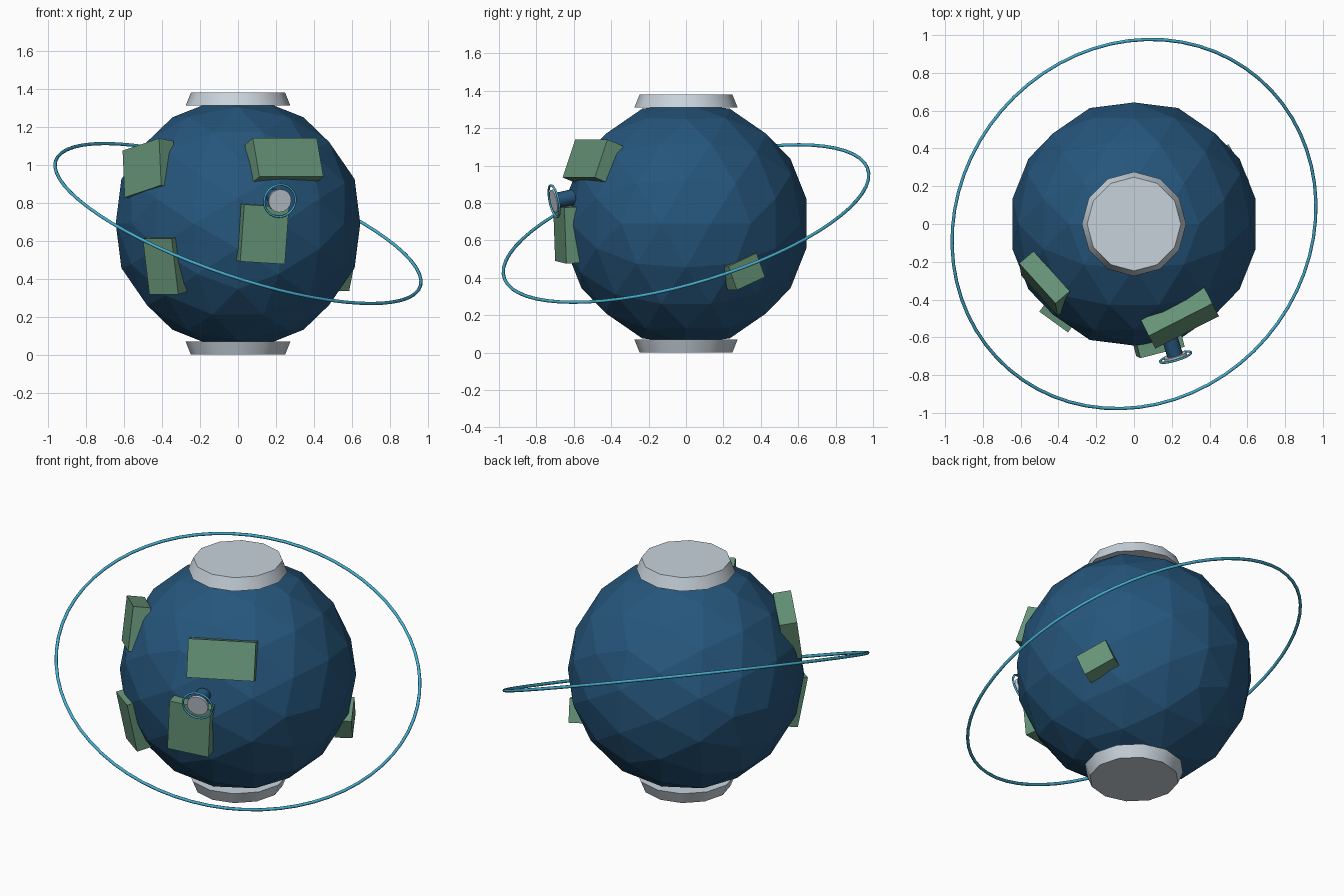
import bpy, bmesh, math
from mathutils import Vector, Matrix

if "Cube" in bpy.data.objects:
    bpy.data.objects.remove(bpy.data.objects["Cube"], do_unlink=True)

CENTRE = Vector((0, 0, 0.69))
RADIUS = 0.657


def material(name, rgb):
    m = bpy.data.materials.new(name)
    m.use_nodes = True
    m.diffuse_color = (*rgb, 1)
    m.node_tree.nodes["Principled BSDF"].inputs["Base Color"].default_value = (*rgb, 1)
    return m


OCEAN = material("ocean blue", (0.019, 0.092, 0.2))
LAND = material("land green", (0.135, 0.3, 0.19))
ICE = material("pale grey", (0.58, 0.65, 0.71))
CYAN = material("ring cyan", (0.06, 0.42, 0.62))


def finish(bm, name, mat, smooth=None):
    mesh = bpy.data.meshes.new(name)
    bmesh.ops.recalc_face_normals(bm, faces=bm.faces)
    bm.to_mesh(mesh)
    bm.free()
    mesh.materials.append(mat)
    obj = bpy.data.objects.new(name, mesh)
    bpy.context.collection.objects.link(obj)
    if smooth:
        bpy.ops.object.select_all(action="DESELECT")
        obj.select_set(True)
        bpy.context.view_layer.objects.active = obj
        bpy.ops.object.shade_smooth_by_angle(angle=math.radians(smooth))
    return obj


def facing(centre, normal):
    """Matrix that turns local z to the given normal."""
    turn = Vector(normal).to_track_quat("Z", "Y").to_matrix().to_4x4()
    return Matrix.Translation(centre) @ turn


def cone(name, mat, matrix, r1, r2, depth, sides, smooth=40):
    bm = bmesh.new()
    bmesh.ops.create_cone(bm, cap_ends=True, segments=sides, radius1=r1,
                          radius2=r2, depth=depth, matrix=matrix)
    return finish(bm, name, mat, smooth)


def torus(name, mat, matrix, major, minor, segments, sides=8):
    bm = bmesh.new()
    rings = []
    for i in range(segments):
        a = math.tau * i / segments
        ring = []
        for j in range(sides):
            b = math.tau * j / sides
            r = major + minor * math.cos(b)
            p = Vector((r * math.cos(a), r * math.sin(a), minor * math.sin(b)))
            ring.append(bm.verts.new(matrix @ p))
        rings.append(ring)
    for i in range(segments):
        here, there = rings[i], rings[(i + 1) % segments]
        for j in range(sides):
            k = (j + 1) % sides
            bm.faces.new((here[j], there[j], there[k], here[k]))
    return finish(bm, name, mat, 60)


def panel(name, centre, width, up, depth=0.1):
    """Box whose outer face has the given centre and edge vectors."""
    w, u = Vector(width), Vector(up)
    n = w.cross(u).normalized()
    u = n.cross(w).normalized() * u.length
    m = Matrix((w, u, n * depth)).transposed().to_4x4()
    m.translation = Vector(centre) - n * depth / 2
    bm = bmesh.new()
    bmesh.ops.create_cube(bm, size=1, matrix=m)
    return finish(bm, name, LAND)


# Faceted globe: icosahedron with each edge split in three
bm = bmesh.new()
golden = (1 + math.sqrt(5)) / 2
for a in (-1, 1):
    for b in (-golden, golden):
        for p in ((a, 0, b), (0, b, a), (b, a, 0)):
            bm.verts.new(p)
bmesh.ops.convex_hull(bm, input=bm.verts[:])
bmesh.ops.subdivide_edges(bm, edges=bm.edges[:], cuts=2, use_grid_fill=True)
for v in bm.verts:
    v.co = CENTRE + v.co.normalized() * RADIUS
finish(bm, "globe", OCEAN)

# Polar caps, narrowing away from the globe
for name, side in (("top_cap", 1), ("bottom_cap", -1)):
    place = facing(CENTRE + Vector((0, 0, side * 0.655)), (0, 0, side))
    cone(name, ICE, place, 0.276, 0.248, 0.07, 12)

# Land blocks sunk into the globe
panel("land_upper_front", (0.264, -0.54, 1.038), (0.337, 0.172, 0), (-0.03, 0.07, 0.203))
panel("land_lower_front", (0.14, -0.675, 0.633), (0.235, 0.06, -0.015), (0.025, -0.01, 0.3))
panel("land_upper_right", (-0.506, -0.347, 0.983), (0.192, -0.212, 0.065), (-0.015, 0.07, 0.245))
panel("land_lower_right", (-0.408, -0.495, 0.463), (0.152, -0.11, 0), (-0.035, -0.048, 0.294))
panel("land_back_left", (0.555, 0.325, 0.433), (-0.085, 0.15, 0.07), (0.01, -0.02, 0.135))

# Tilted orbit ring
torus("orbit_ring", CYAN, facing(CENTRE, (0.315, -0.27, 0.91)), 1.015, 0.009, 64)

# Small dish on the front: stem, disc and rim
dish_normal = Vector((0.28, -0.93, -0.2)).normalized()
dish = Vector((0.22, -0.705, 0.81))
cone("dish_stem", OCEAN, facing(dish - dish_normal * 0.06, dish_normal), 0.042, 0.042, 0.1, 12)
cone("dish_disc", ICE, facing(dish - dish_normal * 0.004, dish_normal), 0.062, 0.062, 0.016, 16)
torus("dish_rim", CYAN, facing(dish, dish_normal), 0.086, 0.006, 32)
